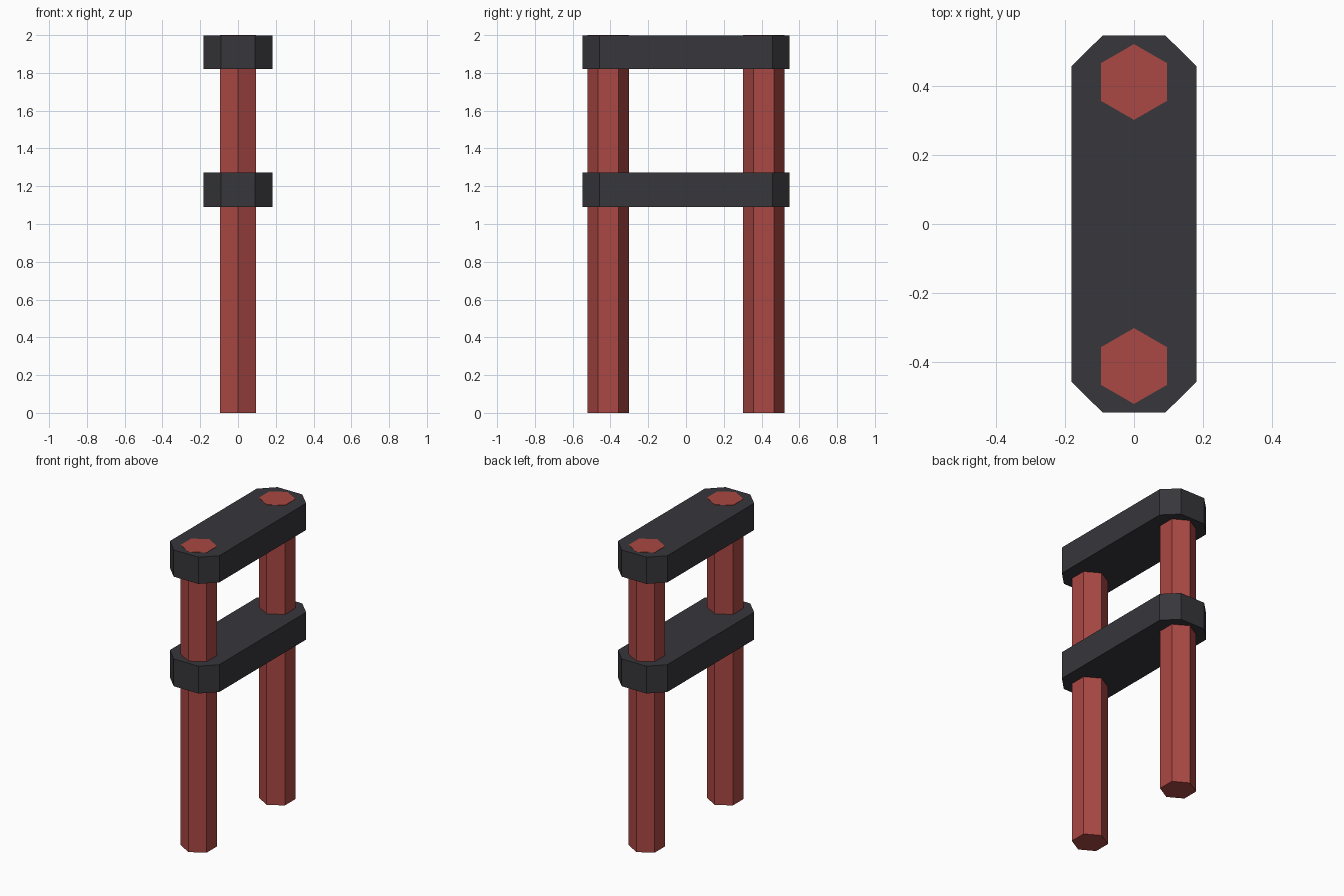
import bpy
import bmesh
import math

if "Cube" in bpy.data.objects:
    bpy.data.objects.remove(bpy.data.objects["Cube"])


def material(name, rgb):
    m = bpy.data.materials.new(name)
    m.diffuse_color = (*rgb, 1)
    m.use_nodes = True
    m.node_tree.nodes["Principled BSDF"].inputs["Base Color"].default_value = m.diffuse_color
    return m


red = material("brick_red", (0.40, 0.065, 0.056))
charcoal = material("charcoal", (0.038, 0.037, 0.044))


def prism(name, outline, z0, z1, mat):
    """Extrude a flat outline from z0 up to z1."""
    bm = bmesh.new()
    face = bm.faces.new([bm.verts.new((x, y, z0)) for x, y in outline])
    top = bmesh.ops.extrude_face_region(bm, geom=[face])
    verts = [v for v in top["geom"] if isinstance(v, bmesh.types.BMVert)]
    bmesh.ops.translate(bm, verts=verts, vec=(0, 0, z1 - z0))
    bmesh.ops.recalc_face_normals(bm, faces=bm.faces)
    mesh = bpy.data.meshes.new(name)
    bm.to_mesh(mesh)
    bm.free()
    mesh.materials.append(mat)
    obj = bpy.data.objects.new(name, mesh)
    bpy.context.collection.objects.link(obj)


# Hexagonal posts, running the full height with a corner facing front and back
R = 0.11
for name, y in (("front_post", -0.412), ("back_post", 0.412)):
    hexagon = [(R * math.sin(i * math.pi / 3), y + R * math.cos(i * math.pi / 3))
               for i in range(6)]
    prism(name, hexagon, 0, 2.0, red)

# Crossbars with chamfered corners; post ends show flush through the top one
W, L, CX, CY = 0.182, 0.547, 0.091, 0.457
bar = [(CX, -L), (W, -CY), (W, CY), (CX, L), (-CX, L), (-W, CY), (-W, -CY), (-CX, -L)]
prism("middle_crossbar", bar, 1.09, 1.272, charcoal)
prism("top_crossbar", bar, 1.82, 1.998, charcoal)
